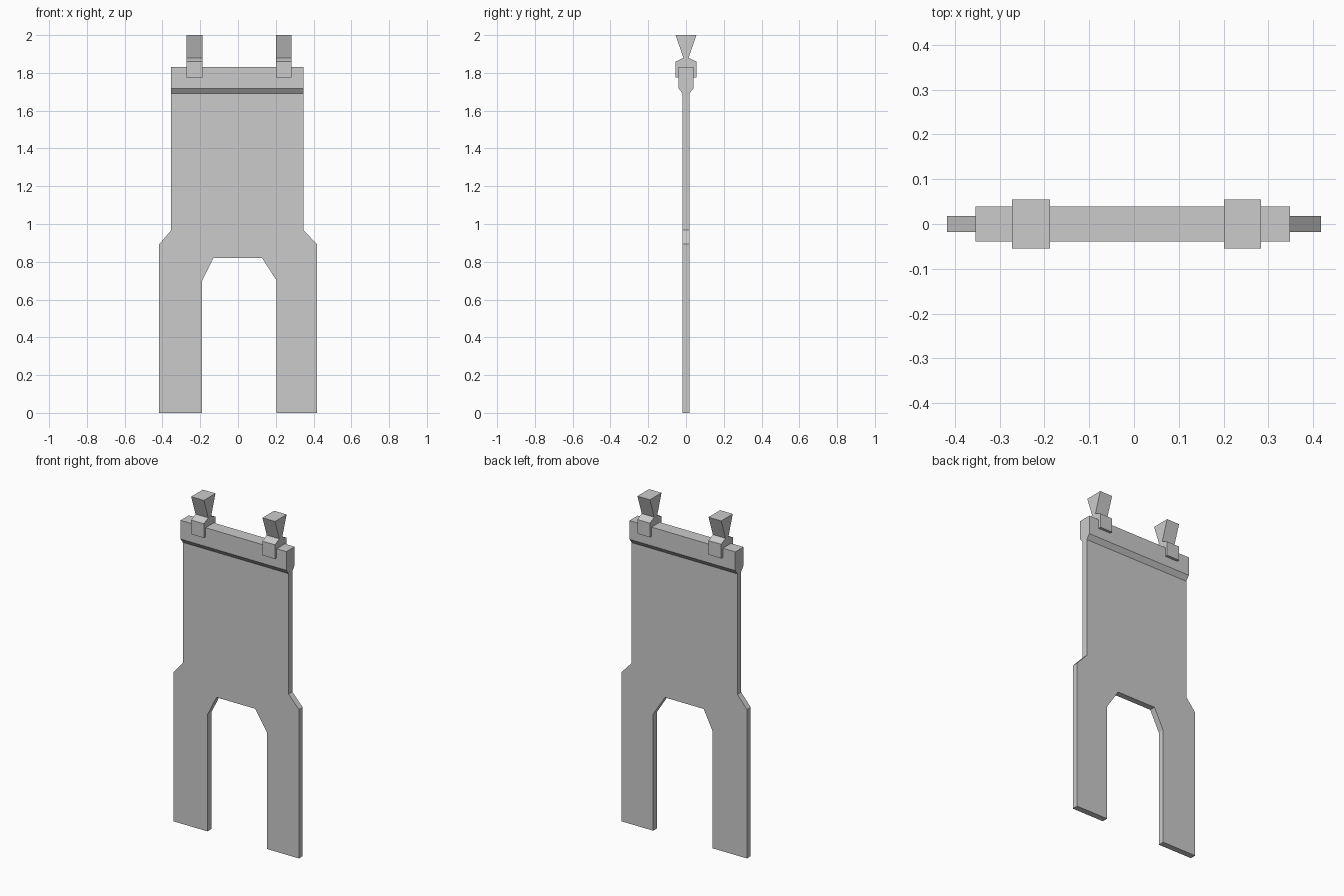
import bpy, bmesh
from mathutils import Vector

if "Cube" in bpy.data.objects:
    bpy.data.objects.remove(bpy.data.objects["Cube"])


def prism(name, profile, place, lo, hi):
    """Extrude a closed 2D profile from lo to hi; place(u, v, d) gives the 3D point."""
    bm = bmesh.new()
    face = bm.faces.new([bm.verts.new(place(u, v, lo)) for u, v in profile])
    ext = bmesh.ops.extrude_face_region(bm, geom=[face], use_keep_orig=True)
    moved = [g for g in ext["geom"] if isinstance(g, bmesh.types.BMVert)]
    offset = Vector(place(0, 0, hi)) - Vector(place(0, 0, lo))
    bmesh.ops.translate(bm, verts=moved, vec=offset)
    bmesh.ops.recalc_face_normals(bm, faces=bm.faces[:])
    mesh = bpy.data.meshes.new(name)
    bm.to_mesh(mesh)
    bm.free()
    obj = bpy.data.objects.new(name, mesh)
    bpy.context.collection.objects.link(obj)
    return obj


def along_y(u, v, d):
    return (u, d, v)


def along_x(u, v, d):
    return (d, u, v)


def symmetric(half):
    """Mirror a (y, z) half profile about y = 0."""
    return half + [(-y, z) for y, z in reversed(half)]


# Flat panel with two legs and a chamfered arch between them
outline = [(-0.417, 0), (-0.19, 0), (-0.19, 0.70), (-0.13, 0.82),
           (0.127, 0.82), (0.205, 0.70), (0.205, 0), (0.417, 0),
           (0.417, 0.893), (0.348, 0.967), (0.348, 1.69),
           (-0.354, 1.69), (-0.354, 0.967), (-0.417, 0.893)]
prism("panel", outline, along_y, -0.018, 0.018)

# Thicker top rail with a bevelled underside
rail = symmetric([(0.018, 1.69), (0.039, 1.718), (0.039, 1.83)])
prism("top_rail", rail, along_x, -0.354, 0.348)

# Two clips: saddle block, narrow neck and flared grip
clip = symmetric([(0.055, 1.775), (0.055, 1.86), (0.014, 1.88), (0.055, 2.0)])
for side, x0, x1 in (("left", -0.272, -0.188), ("right", 0.201, 0.284)):
    prism("clip_" + side, clip, along_x, x0, x1)
